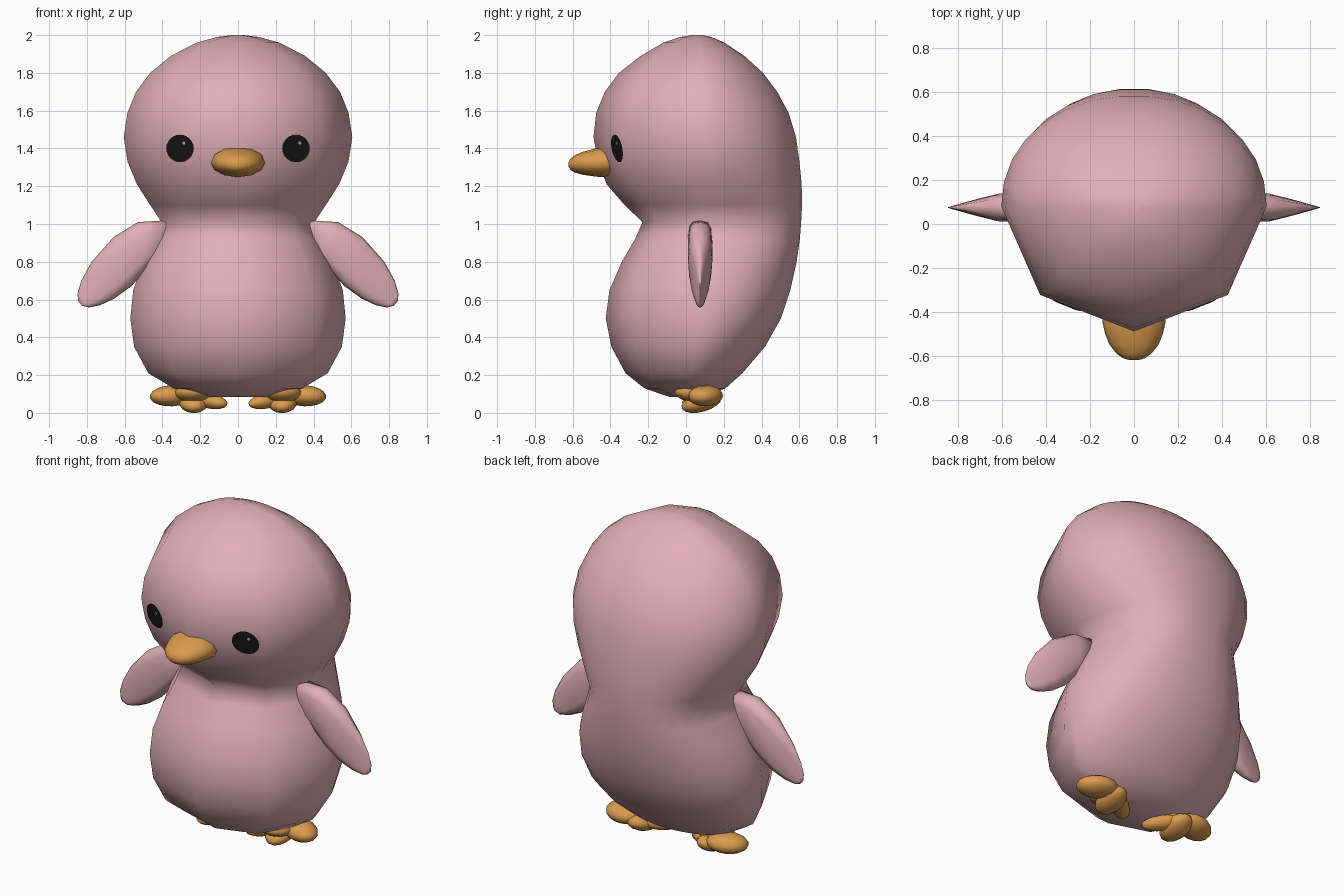
import bpy, bmesh
from math import sin, cos, pi, radians, atan2, copysign
from mathutils import Vector, Matrix
from mathutils.bvhtree import BVHTree

if "Cube" in bpy.data.objects:
    bpy.data.objects.remove(bpy.data.objects["Cube"])


def material(name, rgb):
    m = bpy.data.materials.new(name)
    m.diffuse_color = (*rgb, 1)
    m.use_nodes = True
    m.node_tree.nodes["Principled BSDF"].inputs["Base Color"].default_value = m.diffuse_color
    return m


PINK = material("dusty pink", (0.75, 0.43, 0.47))
ORANGE = material("orange", (0.70, 0.325, 0.075))
BLACK = material("black", (0.008, 0.008, 0.008))
GREY = material("pale grey", (0.5, 0.5, 0.5))


def power(v, e):
    return copysign(abs(v) ** e, v)


def finish(bm, name, mat):
    bmesh.ops.recalc_face_normals(bm, faces=bm.faces)
    for f in bm.faces:
        f.smooth = True
    me = bpy.data.meshes.new(name)
    bm.to_mesh(me)
    bm.free()
    ob = bpy.data.objects.new(name, me)
    ob.data.materials.append(mat)
    bpy.context.collection.objects.link(ob)
    return ob


def loft(rings, name, mat):
    """Skin a list of equal-length closed rings and cap both ends."""
    bm = bmesh.new()
    loops = [[bm.verts.new(p) for p in r] for r in rings]
    n = len(loops[0])
    for a, b in zip(loops, loops[1:]):
        for i in range(n):
            j = (i + 1) % n
            bm.faces.new((a[i], a[j], b[j], b[i]))
    bm.faces.new(loops[0])
    bm.faces.new(loops[-1])
    return finish(bm, name, mat)


# Body and head in one skin: height, half width, front y, back y, back squareness
PROFILE = [
    (0.085, 0.17, -0.09, 0.08, 1), (0.13, 0.34, -0.22, 0.21, 1), (0.21, 0.475, -0.32, 0.30, 1),
    (0.35, 0.55, -0.395, 0.42, 0.96), (0.50, 0.57, -0.425, 0.505, 0.93),
    (0.65, 0.555, -0.405, 0.555, 0.9), (0.80, 0.50, -0.34, 0.588, 0.85),
    (0.92, 0.44, -0.27, 0.605, 0.8), (1.01, 0.405, -0.23, 0.612, 0.78),
    (1.10, 0.465, -0.325, 0.617, 0.85), (1.21, 0.535, -0.42, 0.615, 0.9),
    (1.33, 0.585, -0.465, 0.603, 0.93), (1.46, 0.605, -0.49, 0.585, 0.95),
    (1.59, 0.585, -0.475, 0.545, 0.97), (1.70, 0.54, -0.43, 0.485, 1),
    (1.80, 0.465, -0.355, 0.41, 1), (1.89, 0.355, -0.24, 0.31, 1), (1.96, 0.22, -0.12, 0.205, 1),
    (1.99, 0.11, -0.03, 0.135, 1), (2.0, 0.03, 0.03, 0.09, 1),
]
# fine round back, broad planes on the front
ANGLES = [radians(a) for a in list(range(0, 181, 12)) + [225, 270, 315]]
rings = []
for z, w, yf, yb, e in PROFILE:
    yc = min(0.08, (yf + yb) / 2 + 0.04)
    ring = []
    for a in ANGLES:
        c, s = cos(a), sin(a)
        if s > 1e-6:
            ring.append((w * power(c, e), yc + (yb - yc) * power(s, e), z))
        else:
            ring.append((w * c, yc + (yc - yf) * s, z))
    rings.append(ring)
body = loft(rings, "body", PINK)
tree = BVHTree.FromPolygons([v.co for v in body.data.vertices],
                            [p.vertices for p in body.data.polygons])


# Painted discs wrapped on the head
def disc(name, mat, cx, cz, r, lift):
    bm = bmesh.new()

    def put(x, z):
        hit = tree.ray_cast(Vector((x, -2, z)), Vector((0, 1, 0)))[0]
        return bm.verts.new((x, hit.y - lift, z))
    n = 24
    centre = put(cx, cz)
    prev = None
    for k in (0.35, 0.7, 1.0):
        ring = [put(cx + r * k * cos(2 * pi * i / n), cz + r * k * sin(2 * pi * i / n))
                for i in range(n)]
        for i in range(n):
            j = (i + 1) % n
            if prev:
                bm.faces.new((prev[i], prev[j], ring[j], ring[i]))
            else:
                bm.faces.new((centre, ring[i], ring[j]))
        prev = ring
    ob = finish(bm, name, mat)
    if ob.data.polygons[0].normal.y > 0:
        ob.data.flip_normals()


for s, side in ((-1, "left"), (1, "right")):
    disc(side + "_eye", BLACK, s * 0.307, 1.4, 0.073, 0.006)
    disc(side + "_eye_glint", GREY, s * 0.307 + 0.02, 1.428, 0.008, 0.009)

# Beak: y, centre height, half width, half height
BEAK = [(-0.38, 1.325, 0.145, 0.078), (-0.45, 1.328, 0.143, 0.08), (-0.50, 1.324, 0.132, 0.07),
        (-0.55, 1.321, 0.112, 0.06), (-0.59, 1.318, 0.08, 0.045), (-0.612, 1.316, 0.05, 0.03),
        (-0.621, 1.315, 0.016, 0.012)]
loft([[(w * cos(2 * pi * i / 12), y, zc + h * sin(2 * pi * i / 12)) for i in range(12)]
      for y, zc, w, h in BEAK], "beak", ORANGE)

# Flippers: upper edge (x, z), lower edge (x, z); they thin out towards the tip
FLIPPER = [((0.37, 1.02), (0.38, 0.86)), ((0.53, 1.01), (0.48, 0.76)),
           ((0.66, 0.93), (0.565, 0.67)), ((0.775, 0.80), (0.655, 0.605)),
           ((0.83, 0.70), (0.73, 0.57)), ((0.85, 0.63), (0.79, 0.558)),
           ((0.845, 0.59), (0.825, 0.567))]
for s, side in ((-1, "left"), (1, "right")):
    rings = []
    for up, lo in FLIPPER:
        ring = []
        for i in range(12):
            a = 2 * pi * i / 12
            k = 0.5 + 0.5 * power(cos(a), 0.8)
            x = lo[0] + (up[0] - lo[0]) * k
            t = 0.064 * min(1, max(0.04, (0.855 - x) / 0.23))
            ring.append((s * x, 0.075 + t * power(sin(a), 0.65), lo[1] + (up[1] - lo[1]) * k))
        rings.append(ring)
    loft(rings, side + "_flipper", PINK)

# Feet: three plump toes fanned from a heel pad (tail point, tip point, half width, half height)
TOES = [((0.24, 0.15, 0.11), (0.462, 0.055, 0.10), 0.088, 0.056),
        ((0.24, 0.19, 0.10), (0.23, -0.025, 0.04), 0.078, 0.05),
        ((0.25, 0.13, 0.10), (0.06, -0.01, 0.06), 0.052, 0.042),
        ((0.25, 0.14, 0.11), (0.22, -0.06, 0.13), 0.10, 0.05)]
for s, side in ((-1, "left"), (1, "right")):
    bm = bmesh.new()
    for tail, tip, w, h in TOES:
        p, q = Vector(tail), Vector(tip)
        p.x *= s
        q.x *= s
        d = q - p
        yaw = Matrix.Rotation(atan2(d.y, d.x), 4, "Z")
        pitch = Matrix.Rotation(-atan2(d.z, d.xy.length), 4, "Y")
        m = Matrix.Translation((p + q) / 2) @ yaw @ pitch @ Matrix.Diagonal((d.length / 2, w, h, 1))
        bmesh.ops.create_uvsphere(bm, u_segments=14, v_segments=9, radius=1, matrix=m)
    low = min(v.co.z for v in bm.verts)
    bmesh.ops.translate(bm, verts=bm.verts, vec=(0, 0, -low))
    finish(bm, side + "_foot", ORANGE)
